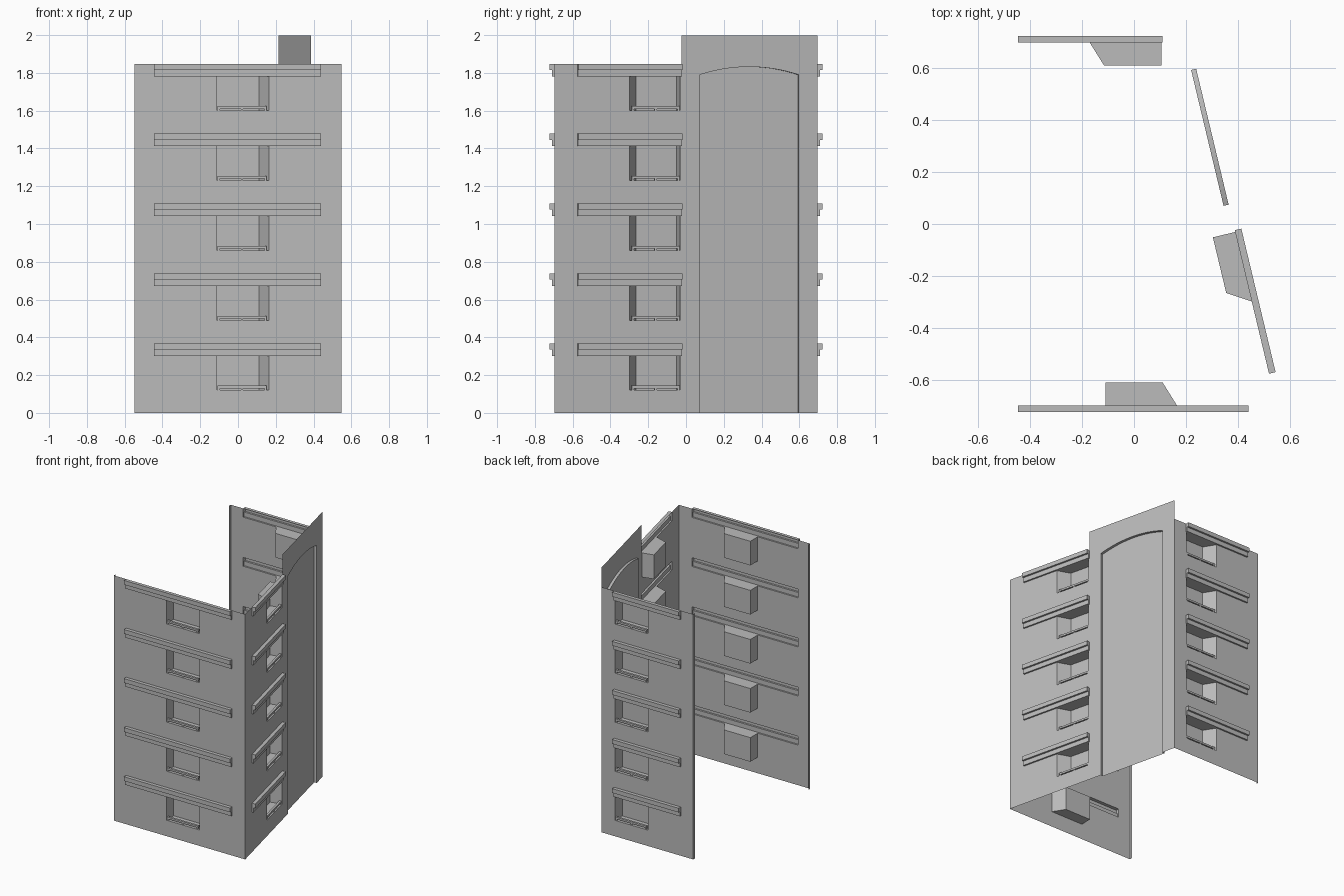
import bpy, bmesh, math
from mathutils import Vector

cube = bpy.data.objects.get("Cube")
if cube:
    bpy.data.objects.remove(cube)

grey = bpy.data.materials.new("plain grey")
grey.use_nodes = True
GREY = (0.5, 0.5, 0.5, 1)
grey.diffuse_color = GREY
grey.node_tree.nodes["Principled BSDF"].inputs["Base Color"].default_value = GREY

FLOORS, STEP, WALL_TOP, TOP = 5, 0.37, 1.848, 1.998
SILL, HEAD, BAND_TOP = 0.12, 0.302, 0.368
DEPTH, TAPER = 0.088, 0.055
HALF_X, HALF_Y, BACK_X = 0.548, 0.697, 0.215


class Wall:
    """Frame on a wall: u runs along it, z up, d outward from it."""

    def __init__(self, origin, along, outward):
        self.o = Vector((*origin, 0))
        self.u = Vector((*along, 0)).normalized()
        self.n = Vector((*outward, 0)).normalized()

    def at(self, u, z, d=0):
        return self.o + self.u * u + self.n * d + Vector((0, 0, z))

    def face(self, bm, pts, toward=None, away=None):
        """Face turned outward, or toward / away from a local point."""
        verts = [bm.verts.new(self.at(*p)) for p in pts]
        f = bm.faces.new(verts)
        f.normal_update()
        c = f.calc_center_median()
        want = self.n
        if toward:
            want = self.at(*toward) - c
        if away:
            want = c - self.at(*away)
        if f.normal.dot(want) < 0:
            f.normal_flip()


def finish(bm, name):
    bmesh.ops.remove_doubles(bm, verts=bm.verts, dist=0.0005)
    me = bpy.data.meshes.new(name)
    bm.to_mesh(me)
    bm.free()
    me.materials.append(grey)
    ob = bpy.data.objects.new(name, me)
    bpy.context.scene.collection.objects.link(ob)


def box(wall, bm, u0, u1, z0, z1, d0, d1):
    mid = ((u0 + u1) / 2, (z0 + z1) / 2, (d0 + d1) / 2)
    for u in (u0, u1):
        wall.face(bm, [(u, z0, d0), (u, z1, d0), (u, z1, d1), (u, z0, d1)], away=mid)
    for z in (z0, z1):
        wall.face(bm, [(u0, z, d0), (u1, z, d0), (u1, z, d1), (u0, z, d1)], away=mid)
    for d in (d0, d1):
        wall.face(bm, [(u0, z0, d), (u1, z0, d), (u1, z1, d), (u0, z1, d)], away=mid)


def build_side(name, wall, span, band, straight, splayed):
    """One storeyed wall: sheet with openings, niches, bands and rails."""
    lo, hi = sorted((straight, splayed))
    sign = 1 if splayed > straight else -1

    # Wall sheet, left open at the windows and behind the bands
    bm = bmesh.new()
    us = sorted({*span, *band, lo, hi})
    zs = {0, WALL_TOP}
    for k in range(FLOORS):
        zs |= {k * STEP + h for h in (SILL, HEAD, BAND_TOP)}
    zs = sorted(zs)
    for z0, z1 in zip(zs, zs[1:]):
        h = ((z0 + z1) / 2) % STEP
        for u0, u1 in zip(us, us[1:]):
            m = (u0 + u1) / 2
            window = lo < m < hi and SILL < h < HEAD
            behind = band[0] < m < band[1] and HEAD < h < BAND_TOP
            if z1 - z0 > 0.0001 and not window and not behind:
                wall.face(bm, [(u0, z0), (u1, z0), (u1, z1), (u0, z1)])
    finish(bm, name + "_wall")

    niches, bands, rails = bmesh.new(), bmesh.new(), bmesh.new()
    for k in range(FLOORS):
        z = k * STEP
        # Niche with one splayed jamb
        inner = splayed - sign * TAPER
        plan = [(straight, 0), (straight, -DEPTH), (inner, -DEPTH), (splayed, 0)]
        mid = ((lo + hi) / 2, z + (SILL + HEAD) / 2, -DEPTH / 2)
        for (ua, da), (ub, db) in zip(plan, plan[1:]):
            wall.face(niches, [(ua, z + SILL, da), (ub, z + SILL, db),
                               (ub, z + HEAD, db), (ua, z + HEAD, da)], toward=mid)
        for h in (SILL, HEAD):
            wall.face(niches, [(u, z + h, d) for u, d in plan], toward=mid)

        # Stepped band, open at the back
        prof = [(0, HEAD), (0.012, HEAD), (0.012, 0.336), (0.026, 0.336),
                (0.026, BAND_TOP), (0, BAND_TOP)]
        mid = (sum(band) / 2, z + 0.345, 0.006)
        for (da, ha), (db, hb) in zip(prof, prof[1:]):
            wall.face(bands, [(band[0], z + ha, da), (band[1], z + ha, da),
                              (band[1], z + hb, db), (band[0], z + hb, db)], away=mid)
        for u in band:
            wall.face(bands, [(u, z + h, d) for d, h in prof], away=mid)

        # Low rail on three short feet
        a, b = sorted((straight + sign * 0.002, splayed - sign * 0.014))
        box(wall, rails, a, b, z + 0.13, z + 0.144, -0.02, -0.004)
        for u in (a, (a + b) / 2 - 0.006, b - 0.012):
            box(wall, rails, u, u + 0.012, z + SILL, z + 0.13, -0.018, -0.006)
    finish(niches, name + "_window_niches")
    finish(bands, name + "_bands")
    finish(rails, name + "_window_rails")


front = Wall((0, -HALF_Y), (1, 0), (0, -1))
back = Wall((0, HALF_Y), (1, 0), (0, 1))
run = Vector((BACK_X - HALF_X, 2 * HALF_Y))
side = Wall((HALF_X, -HALF_Y), run, (run.y, -run.x))
SPLIT = 0.692

build_side("front", front, (-HALF_X, HALF_X), (-0.445, 0.44), -0.11, 0.165)
build_side("back", back, (-HALF_X, BACK_X), (-0.445, 0.11), 0.105, -0.17)
build_side("side", side, (0, SPLIT), (0.125, SPLIT), 0.685, 0.41)

# Narrow returns on the free ends of the front and back walls
for name, wall in (("front", front), ("back", back)):
    bm = bmesh.new()
    x = -HALF_X
    wall.face(bm, [(x, 0, 0), (x, 0, -0.02), (x, WALL_TOP, -0.02), (x, WALL_TOP, 0)],
              away=(0, 1, 0))
    finish(bm, name + "_wall_return")

# Tall bay with a shallow arched recess
A0, A1, SPRING, RISE, INSET = 0.793, 1.33, 1.79, 0.042, -0.02
half, mid_u = (A1 - A0) / 2, (A0 + A1) / 2
radius = (half ** 2 + RISE ** 2) / (2 * RISE)
sweep = math.asin(half / radius)
arch = [(A0, 0)]
for i in range(17):
    t = sweep * (i / 8 - 1)
    arch.append((mid_u + radius * math.sin(t),
                 SPRING + RISE - radius * (1 - math.cos(t))))
arch.append((A1, 0))
end = run.length

bm = bmesh.new()
side.face(bm, [(SPLIT, 0), *arch, (end, 0), (end, TOP), (SPLIT, TOP)])
finish(bm, "tall_bay_wall")

bm = bmesh.new()
for (ua, za), (ub, zb) in zip(arch, arch[1:]):
    side.face(bm, [(ua, za, 0), (ub, zb, 0), (ub, zb, INSET), (ua, za, INSET)],
              toward=(mid_u, 1, 0))
side.face(bm, [(u, z, INSET) for u, z in arch])
finish(bm, "arched_recess")
